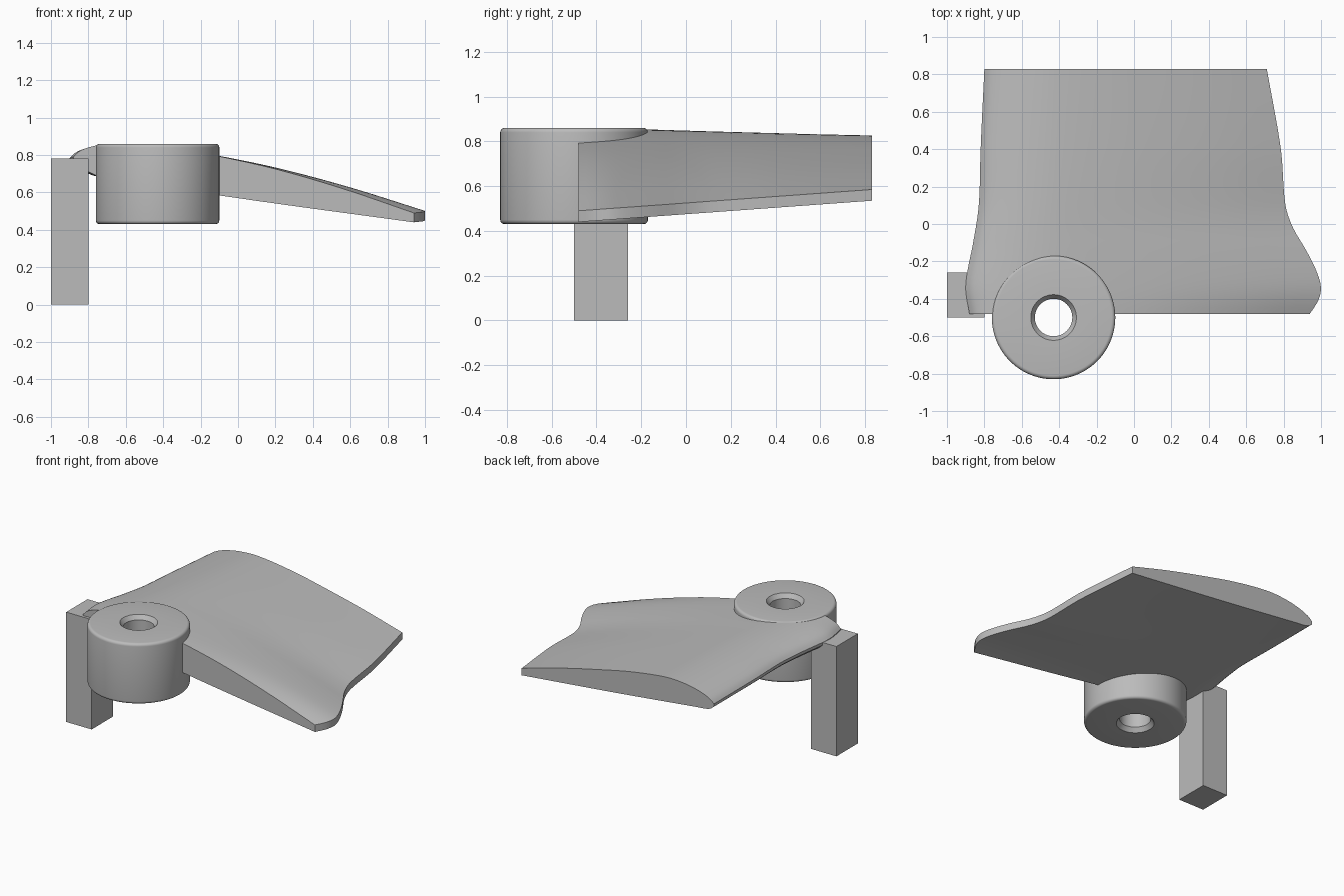
import bpy, bmesh, math
from mathutils import Vector

if "Cube" in bpy.data.objects:
    bpy.data.objects.remove(bpy.data.objects["Cube"])

grey = bpy.data.materials.new("plain_grey")
grey.use_nodes = True
COLOUR = (0.5, 0.5, 0.5, 1)
grey.diffuse_color = COLOUR
grey.node_tree.nodes["Principled BSDF"].inputs["Base Color"].default_value = COLOUR

HUB = Vector((-0.43, -0.5, 0))
FRONT, BACK = -0.48, 0.83


def finish(name, bm, angle=None):
    bmesh.ops.recalc_face_normals(bm, faces=bm.faces)
    mesh = bpy.data.meshes.new(name)
    bm.to_mesh(mesh)
    bm.free()
    mesh.materials.append(grey)
    obj = bpy.data.objects.new(name, mesh)
    bpy.context.collection.objects.link(obj)
    if angle:
        bpy.ops.object.select_all(action="DESELECT")
        obj.select_set(True)
        bpy.context.view_layer.objects.active = obj
        bpy.ops.object.shade_smooth_by_angle(angle=math.radians(angle))
    return obj


def curve(points, x):
    """Smooth interpolation through a few (x, value) points."""
    n = len(points)
    slope = lambda i: ((points[min(i + 1, n - 1)][1] - points[max(i - 1, 0)][1])
                       / (points[min(i + 1, n - 1)][0] - points[max(i - 1, 0)][0]))
    i = 0
    while i < n - 2 and x > points[i + 1][0]:
        i += 1
    (x0, a), (x1, b) = points[i], points[i + 1]
    h = x1 - x0
    u = (x - x0) / h
    return ((2*u**3 - 3*u**2 + 1) * a + (u**3 - 2*u**2 + u) * h * slope(i)
            + (3*u**2 - 2*u**3) * b + (u**3 - u**2) * h * slope(i + 1))


def lathe(name, profile, steps=96):
    bm = bmesh.new()
    rings = []
    for k in range(steps):
        a = 2 * math.pi * k / steps
        rings.append([bm.verts.new(HUB + Vector((r * math.cos(a), r * math.sin(a), z)))
                      for r, z in profile])
    for k, ring in enumerate(rings):
        skin(bm, ring, rings[(k + 1) % steps])
    return finish(name, bm, 25)


def skin(bm, a, b):
    for i in range(len(a)):
        j = (i + 1) % len(a)
        bm.faces.new((a[i], a[j], b[j], b[i]))


# Blade: outline edges in plan, and airfoil heights at the front and back
LEFT = [(FRONT, -0.88), (-0.35, -0.9), (-0.25, -0.89), (-0.1, -0.86),
        (0.1, -0.83), (0.4, -0.82), (BACK, -0.8)]
RIGHT = [(FRONT, 0.94), (-0.41, 0.985), (-0.34, 1.0), (-0.25, 0.975), (-0.14, 0.92),
         (-0.02, 0.85), (0.1, 0.81), (0.4, 0.785), (BACK, 0.71)]
TOP_FRONT = [(0, 0.79), (0.015, 0.817), (0.04, 0.838), (0.08, 0.855), (0.15, 0.864),
             (0.25, 0.851), (0.43, 0.792), (0.6, 0.722), (0.8, 0.615), (1, 0.49)]
TOP_BACK = [(0, 0.735), (0.015, 0.757), (0.04, 0.777), (0.08, 0.798), (0.15, 0.819),
            (0.25, 0.825), (0.43, 0.79), (0.6, 0.737), (0.8, 0.667), (1, 0.585)]
LOW_FRONT = [(0, 0.77), (0.02, 0.735), (0.05, 0.705), (0.08, 0.683), (0.5, 0.565), (1, 0.44)]
LOW_BACK = [(0, 0.715), (0.02, 0.693), (0.05, 0.683), (0.08, 0.679), (0.5, 0.61), (1, 0.535)]

ts = [(i / 32) ** 1.8 for i in range(33)]
bm = bmesh.new()
sections = []
for s in range(41):
    f = s / 40
    y = FRONT + (BACK - FRONT) * f
    x0, x1 = curve(LEFT, y), curve(RIGHT, y)
    point = lambda t, a, b: bm.verts.new(
        (x0 + (x1 - x0) * t, y, curve(a, t) * (1 - f) + curve(b, t) * f))
    sections.append([point(t, TOP_FRONT, TOP_BACK) for t in ts]
                    + [point(t, LOW_FRONT, LOW_BACK) for t in reversed(ts)])
for a, b in zip(sections, sections[1:]):
    skin(bm, a, b)
for end in (sections[0], sections[-1]):
    bm.faces.new(end)
blade = finish("blade", bm, 35)

# Clear the blade out of the hub interior so the bore stays open
bm = bmesh.new()
bmesh.ops.create_cone(bm, cap_ends=True, segments=64, radius1=0.3, radius2=0.3, depth=2)
bmesh.ops.translate(bm, verts=bm.verts, vec=HUB + Vector((0, 0, 0.6)))
cutter = finish("bore_cutter", bm)
cutter.hide_render = True
cut = blade.modifiers.new("bore", "BOOLEAN")
cut.operation = "DIFFERENCE"
cut.solver = "EXACT"
cut.object = cutter
bpy.context.view_layer.objects.active = blade
bpy.ops.object.modifier_apply(modifier=cut.name)
bpy.data.objects.remove(cutter)

# Hub: ring with rounded rims and a countersunk bore
LOW, HIGH, R, ROUND = 0.43, 0.86, 0.33, 0.02
arc = [math.radians(a) for a in range(0, 91, 18)]
profile = [(0.1, LOW + 0.03), (0.122, LOW)]
profile += [(R - ROUND + ROUND * math.sin(a), LOW + ROUND - ROUND * math.cos(a)) for a in arc]
profile += [(R - ROUND + ROUND * math.cos(a), HIGH - ROUND + ROUND * math.sin(a)) for a in arc]
profile += [(0.122, HIGH), (0.1, HIGH - 0.03)]
lathe("hub", profile)

# Support post
bm = bmesh.new()
bmesh.ops.create_cube(bm, size=1)
bmesh.ops.scale(bm, verts=bm.verts, vec=(0.2, 0.24, 0.78))
bmesh.ops.translate(bm, verts=bm.verts, vec=(-0.9, -0.38, 0.39))
finish("support_post", bm)
